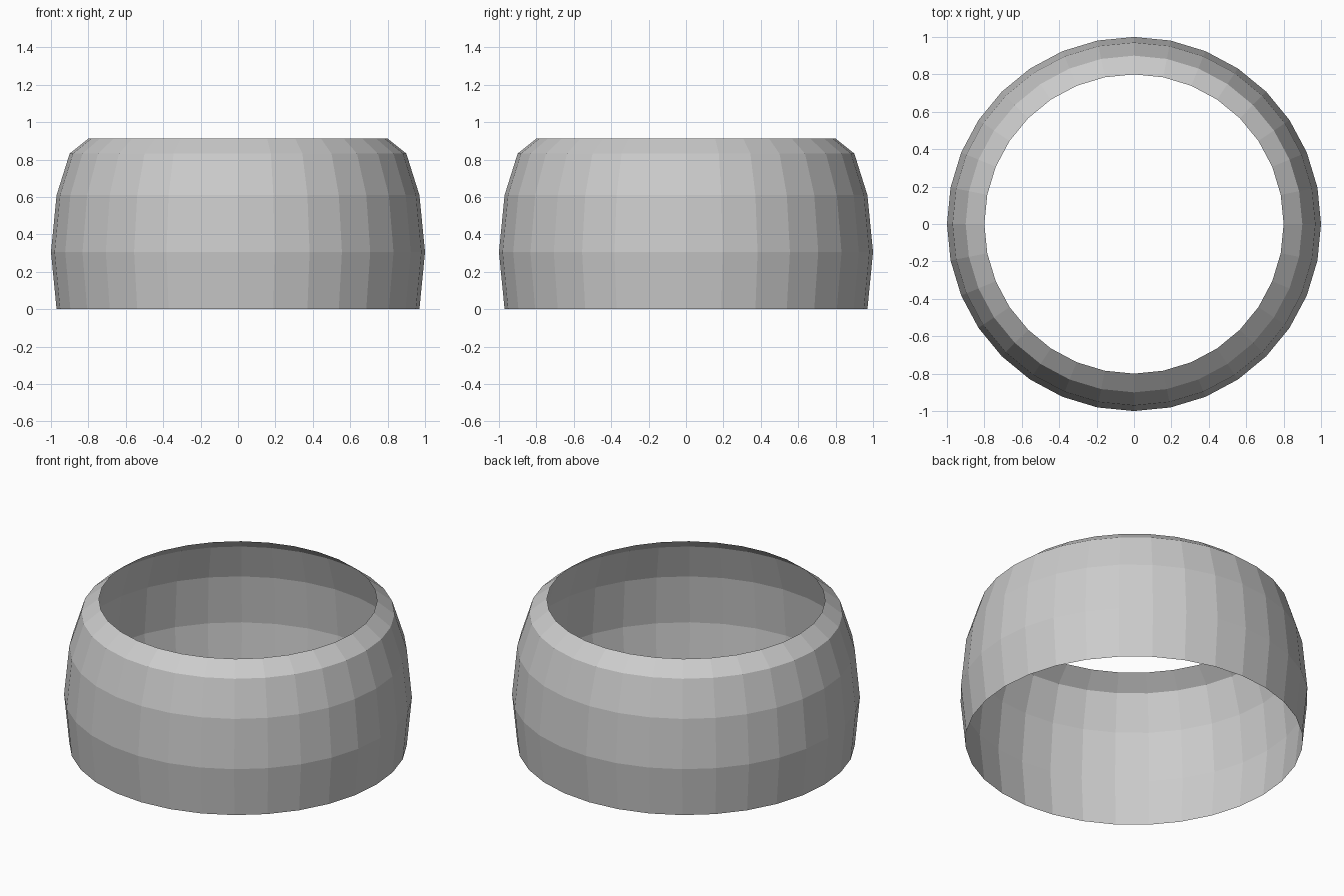
import bpy, bmesh, math

if "Cube" in bpy.data.objects:
    bpy.data.objects.remove(bpy.data.objects["Cube"])

SIDES = 32
# (radius, height) profile of the open band, bottom to top
PROFILE = [(0.97, 0.0), (1.0, 0.305), (0.97, 0.61), (0.90, 0.832), (0.80, 0.912)]

# Ring band: thin open shell, flat faces
bm = bmesh.new()
rings = []
for r, z in PROFILE:
    angles = [2 * math.pi * i / SIDES for i in range(SIDES)]
    rings.append([bm.verts.new((r * math.cos(a), r * math.sin(a), z)) for a in angles])
for low, high in zip(rings, rings[1:]):
    for i in range(SIDES):
        j = (i + 1) % SIDES
        bm.faces.new((low[i], low[j], high[j], high[i]))

mesh = bpy.data.meshes.new("ring_band")
bm.to_mesh(mesh)
bm.free()
band = bpy.data.objects.new("ring_band", mesh)
bpy.context.collection.objects.link(band)
